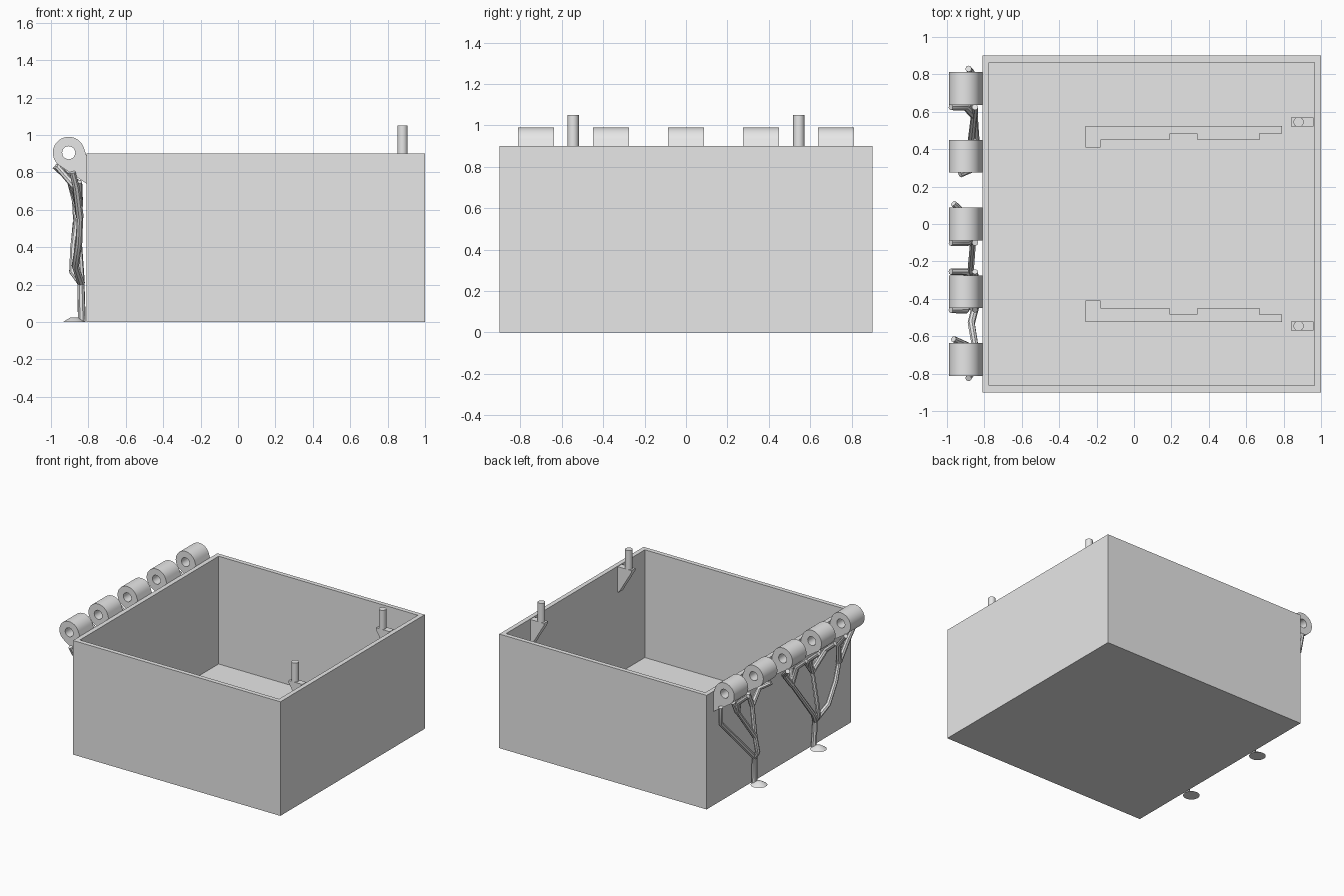
import bpy, bmesh, math
from math import cos, sin, radians

cube = bpy.data.objects.get("Cube")
if cube:
    bpy.data.objects.remove(cube, do_unlink=True)

grey = bpy.data.materials.new("light grey plastic")
grey.use_nodes = True
grey.diffuse_color = (0.8, 0.8, 0.8, 1)
grey.node_tree.nodes["Principled BSDF"].inputs["Base Color"].default_value = (0.8, 0.8, 0.8, 1)


def finish(obj, smooth=True):
    """Turn the object into a clean mesh with the shared material."""
    bpy.ops.object.select_all(action='DESELECT')
    obj.select_set(True)
    bpy.context.view_layer.objects.active = obj
    if obj.type == 'CURVE':
        bpy.ops.object.convert(target='MESH')
        obj = bpy.context.object
    bm = bmesh.new()
    bm.from_mesh(obj.data)
    bmesh.ops.remove_doubles(bm, verts=bm.verts, dist=0.0001)
    bmesh.ops.recalc_face_normals(bm, faces=bm.faces)
    bm.to_mesh(obj.data)
    bm.free()
    obj.data.materials.clear()
    obj.data.materials.append(grey)
    if smooth:
        bpy.ops.object.shade_smooth_by_angle(angle=radians(35))
    return obj


def curve_object(name, paths, kind, cyclic):
    """Poly curve; each point is (x, y, z, radius)."""
    data = bpy.data.curves.new(name, 'CURVE')
    data.dimensions = kind
    for path in paths:
        spline = data.splines.new('POLY')
        spline.points.add(len(path) - 1)
        for point, (x, y, z, r) in zip(spline.points, path):
            point.co = (x, y, z, 1)
            point.radius = r
        spline.use_cyclic_u = cyclic
    obj = bpy.data.objects.new(name, data)
    bpy.context.collection.objects.link(obj)
    return obj


def prism(name, outlines, depth, location, upright=False):
    """Extrude flat outlines (later ones are holes); upright ones lie in the xz plane."""
    obj = curve_object(name, [[(x, y, 0, 1) for x, y in o] for o in outlines], '2D', True)
    obj.data.fill_mode = 'BOTH'
    obj.data.extrude = depth / 2
    obj.location = location
    if upright:
        obj.rotation_euler.x = math.pi / 2
    return finish(obj)


def cone(name, r1, r2, base, height):
    bpy.ops.mesh.primitive_cone_add(vertices=24, radius1=r1, radius2=r2, depth=height,
                                    location=(base[0], base[1], base[2] + height / 2))
    obj = bpy.context.object
    obj.name = name
    return finish(obj)


def tubes(name, paths):
    """Round struts; each path starts at the thick end."""
    rows = []
    for path in paths:
        n = len(path) - 1
        rows.append([(*p, 1 - 0.2 * i / n) for i, p in enumerate(path)])
    obj = curve_object(name, rows, '3D', False)
    obj.data.bevel_depth = 0.021
    obj.data.bevel_resolution = 2
    obj.data.use_fill_caps = True
    return finish(obj)


# Open box with thin walls and floor
LEFT, RIGHT, HALF, TOP, WALL = -0.81, 1.0, 0.9, 0.9, 0.05
mesh = bpy.data.meshes.new("box")
box = bpy.data.objects.new("box", mesh)
bpy.context.collection.objects.link(box)
bm = bmesh.new()
bmesh.ops.create_cube(bm, size=1)
for v in bm.verts:
    v.co = (LEFT if v.co.x < 0 else RIGHT, HALF * 2 * v.co.y, TOP * (v.co.z + 0.5))
lid = max(bm.faces, key=lambda f: f.calc_center_median().z)
bmesh.ops.inset_region(bm, faces=[lid], thickness=WALL)
inner = bmesh.ops.extrude_discrete_faces(bm, faces=[lid])["faces"][0]
for v in inner.verts:
    v.co.z = WALL
bm.to_mesh(mesh)
bm.free()
finish(box, smooth=False)

# Hinge knuckles: eye with tangent gusset running into the wall
CX, CZ, R, HOLE = -0.905, 0.905, 0.085, 0.035
arc = [radians(19 + (236.5 - 19) * i / 28) for i in range(29)]
eye = [(CX + R * cos(a), CZ + R * sin(a)) for a in arc]
eye += [(LEFT, 0.74), (LEFT + 0.01, 0.74), (LEFT + 0.01, 0.89), (LEFT, 0.89)]
ring = [(CX + HOLE * cos(a), CZ + HOLE * sin(a))
        for a in (2 * math.pi * i / 24 for i in range(24))]
for i in range(5):
    prism(f"hinge_knuckle_{i + 1}", [eye, ring], 0.175, (0, 0.725 - 0.3625 * i, 0), True)

# Pegs on wedge brackets and the stepped floor rails, one per side
rail = [(-0.26, 0.525), (-0.26, 0.41), (-0.18, 0.41), (-0.18, 0.45), (0.19, 0.45),
        (0.19, 0.48), (0.34, 0.48), (0.34, 0.45), (0.67, 0.45), (0.67, 0.485),
        (0.79, 0.485), (0.79, 0.525)]
wedge = [(0.84, TOP), (0.84, 0.885), (0.95, 0.7), (0.96, 0.7), (0.96, TOP)]
for side, s in (("left", 1), ("right", -1)):
    prism(f"peg_bracket_{side}", [wedge], 0.05, (0, 0.545 * s, 0), True)
    cone(f"peg_{side}", 0.027, 0.027, (0.88, 0.545 * s, 0.89), 0.16)
    prism(f"floor_rail_{side}", [[(x, y * s) for x, y in rail]], 0.03, (0, 0, WALL + 0.015))


# Branching struts under the knuckles
def fork(hub, y):
    """Two twigs from a hub to the outer and inner underside of a knuckle end."""
    return [[hub, (-0.9, y, 0.765), (-0.98, y, 0.835)],
            [hub, (-0.85, y, 0.75)]]


foot_a, foot_b = (-0.835, 0.34, 0), (-0.835, -0.4, 0)
fork_a, fork_b = (-0.84, 0.345, 0.21), (-0.84, -0.41, 0.21)
hub_1, hub_2 = (-0.855, 0.58, 0.66), (-0.85, 0.39, 0.64)
hub_3, hub_4, hub_5 = (-0.86, -0.09, 0.62), (-0.85, -0.36, 0.62), (-0.845, -0.7, 0.56)
mid_a, mid_b = (-0.875, 0.39, 0.4), (-0.88, -0.37, 0.4)

tubes("strut_back", [
    [foot_a, fork_a, (-0.885, 0.37, 0.27), mid_a, hub_2],
    [fork_a, (-0.87, 0.81, 0.66), (-0.885, 0.83, 0.8)],
    [mid_a, hub_1],
    *fork(hub_1, 0.625),
    [hub_2, (-0.85, 0.3, 0.74), (-0.93, 0.265, 0.79)],
    [hub_2, (-0.85, 0.44, 0.75)],
])
tubes("strut_front", [
    [foot_b, fork_b, (-0.885, -0.39, 0.27), mid_b, hub_4],
    [fork_b, (-0.88, -0.33, 0.3), hub_3],
    [fork_b, (-0.87, -0.53, 0.3), (-0.85, -0.65, 0.43), hub_5],
    *fork(hub_3, -0.1),
    [hub_3, (-0.87, 0.02, 0.74), (-0.965, 0.11, 0.83)],
    *fork(hub_4, -0.255),
    *fork(hub_4, -0.46),
    [hub_5, (-0.87, -0.66, 0.72), (-0.965, -0.615, 0.83)],
    [hub_5, (-0.865, -0.79, 0.72), (-0.885, -0.825, 0.8)],
])

# Flared strut feet
for name, (x, y, z) in (("back", foot_a), ("front", foot_b)):
    cone(f"strut_foot_{name}", 0.06, 0.02, (x - 0.04, y, 0), 0.025)
